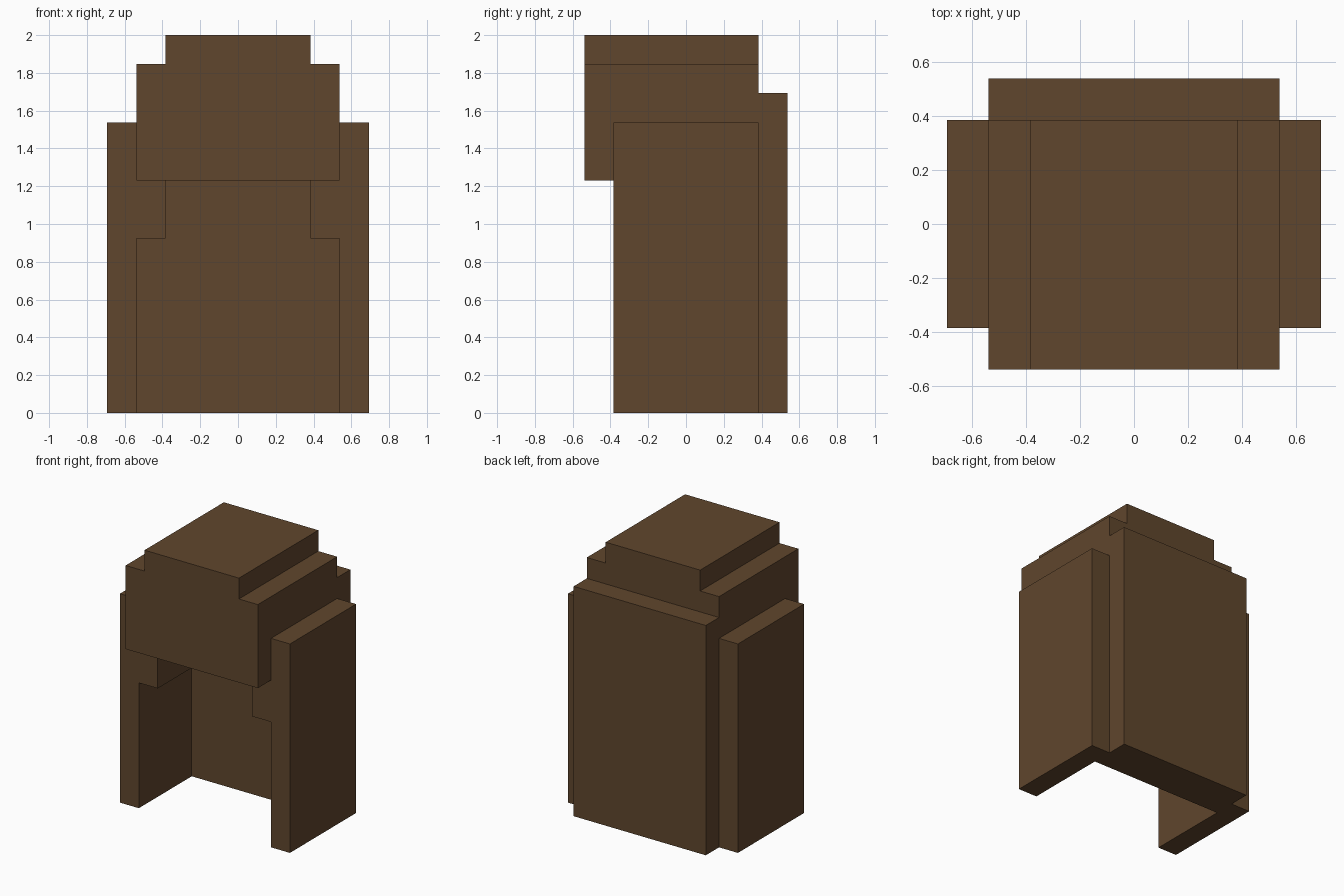
import bpy, bmesh
from mathutils import Vector

cube = bpy.data.objects.get("Cube")
if cube:
    bpy.data.objects.remove(cube, do_unlink=True)

U = 2 / 13  # one block unit: the model is 13 blocks tall

brown = bpy.data.materials.new("hair brown")
brown.use_nodes = True
colour = (0.117, 0.061, 0.026, 1)
brown.diffuse_color = colour
bsdf = next(n for n in brown.node_tree.nodes if n.type == 'BSDF_PRINCIPLED')
bsdf.inputs["Base Color"].default_value = colour


def extrude_profile(name, profile, axis, start, end):
    """Extrude a profile, in block units, along x (points y, z) or y (points x, z)."""
    bm = bmesh.new()
    if axis == 'x':
        points = [(start, a, b) for a, b in profile]
        offset = Vector((end - start, 0, 0)) * U
    else:
        points = [(a, start, b) for a, b in profile]
        offset = Vector((0, end - start, 0)) * U
    face = bm.faces.new([bm.verts.new(Vector(p) * U) for p in points])
    result = bmesh.ops.extrude_face_region(bm, geom=[face], use_keep_orig=True)
    moved = [g for g in result["geom"] if isinstance(g, bmesh.types.BMVert)]
    bmesh.ops.translate(bm, verts=moved, vec=offset)
    bmesh.ops.recalc_face_normals(bm, faces=bm.faces[:])
    mesh = bpy.data.meshes.new(name)
    bm.to_mesh(mesh)
    bm.free()
    mesh.materials.append(brown)
    obj = bpy.data.objects.new(name, mesh)
    bpy.context.collection.objects.link(obj)
    return obj


# Stepped crown with the fringe overhanging at the front
extrude_profile("crown", [(-3.5, 8), (3.5, 8), (3.5, 12), (2.5, 12),
                          (2.5, 13), (-2.5, 13), (-2.5, 12), (-3.5, 12)],
                'y', -3.5, 2.5)

# Long back panel, tucked under the crown
extrude_profile("back_hair", [(1.5, 0), (3.5, 0), (3.5, 11),
                              (2.5, 11), (2.5, 8), (1.5, 8)],
                'x', -3.5, 3.5)

# Side panels, thicker at the temples
for side, name in ((1, "left_side_hair"), (-1, "right_side_hair")):
    outline = [(3.5, 0), (4.5, 0), (4.5, 10), (2.5, 10), (2.5, 6), (3.5, 6)]
    extrude_profile(name, [(side * x, z) for x, z in outline], 'y', -2.5, 2.5)
